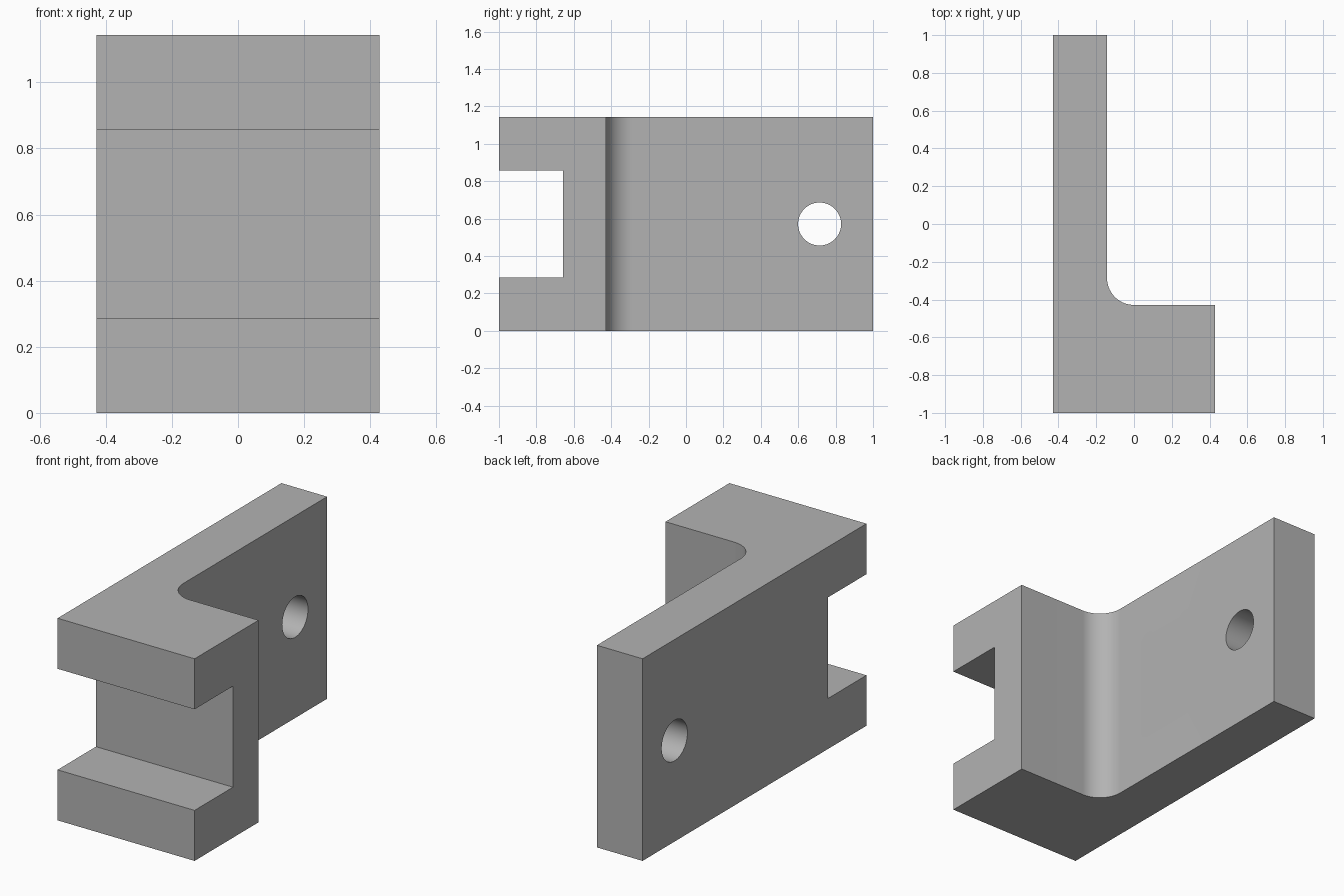
import bpy, bmesh, math

cube = bpy.data.objects.get("Cube")
if cube:
    bpy.data.objects.remove(cube, do_unlink=True)

# Main dimensions
U = 1 / 7
HALF_W, HEIGHT = 3 * U, 8 * U
PLATE_X, BLOCK_Y, FILLET = -U, -3 * U, U
SLOT_Y = -0.657
HOLE_R = 0.115

grey = bpy.data.materials.new("plain grey")
grey.use_nodes = True
colour = (0.45, 0.45, 0.45, 1)
grey.diffuse_color = colour
grey.node_tree.nodes["Principled BSDF"].inputs["Base Color"].default_value = colour


def add_object(name, bm):
    bmesh.ops.recalc_face_normals(bm, faces=bm.faces)
    mesh = bpy.data.meshes.new(name)
    bm.to_mesh(mesh)
    bm.free()
    mesh.materials.append(grey)
    obj = bpy.data.objects.new(name, mesh)
    bpy.context.collection.objects.link(obj)
    return obj


def cut(target, cutter):
    mod = target.modifiers.new(cutter.name, 'BOOLEAN')
    mod.operation = 'DIFFERENCE'
    mod.solver = 'EXACT'
    mod.object = cutter
    bpy.context.view_layer.objects.active = target
    bpy.ops.object.modifier_apply(modifier=mod.name)
    bpy.data.objects.remove(cutter, do_unlink=True)


# L-shaped body with a rounded inner corner
profile = [(-HALF_W, -1), (HALF_W, -1), (HALF_W, BLOCK_Y)]
for i in range(25):
    a = math.radians(270 - 90 * i / 24)
    profile.append((PLATE_X + FILLET + FILLET * math.cos(a),
                    BLOCK_Y + FILLET + FILLET * math.sin(a)))
profile += [(PLATE_X, 1), (-HALF_W, 1)]
bm = bmesh.new()
base = bm.faces.new([bm.verts.new((x, y, 0)) for x, y in profile])
top = bmesh.ops.extrude_face_region(bm, geom=[base])["geom"]
bmesh.ops.translate(bm, vec=(0, 0, HEIGHT),
                    verts=[v for v in top if isinstance(v, bmesh.types.BMVert)])
bracket = add_object("slotted_angle_bracket", bm)

# Slot across the front block
bm = bmesh.new()
bmesh.ops.create_cube(bm, size=1)
bmesh.ops.scale(bm, vec=(2, 1, 4 * U), verts=bm.verts)
bmesh.ops.translate(bm, vec=(0, SLOT_Y - 0.5, HEIGHT / 2), verts=bm.verts)
cut(bracket, add_object("slot_cutter", bm))

# Two bolt holes through the plate
for y in (U, 5 * U):
    bm = bmesh.new()
    bmesh.ops.create_cone(bm, cap_ends=True, segments=64, radius1=HOLE_R,
                          radius2=HOLE_R, depth=1)
    for v in bm.verts:
        v.co = (v.co.z - 2 * U, v.co.x + y, v.co.y + HEIGHT / 2)
    cut(bracket, add_object("hole_cutter", bm))

# Smooth the fillet and holes, keep the edges sharp
bpy.ops.object.select_all(action='DESELECT')
bracket.select_set(True)
bpy.context.view_layer.objects.active = bracket
bpy.ops.object.shade_smooth_by_angle(angle=math.radians(30))
